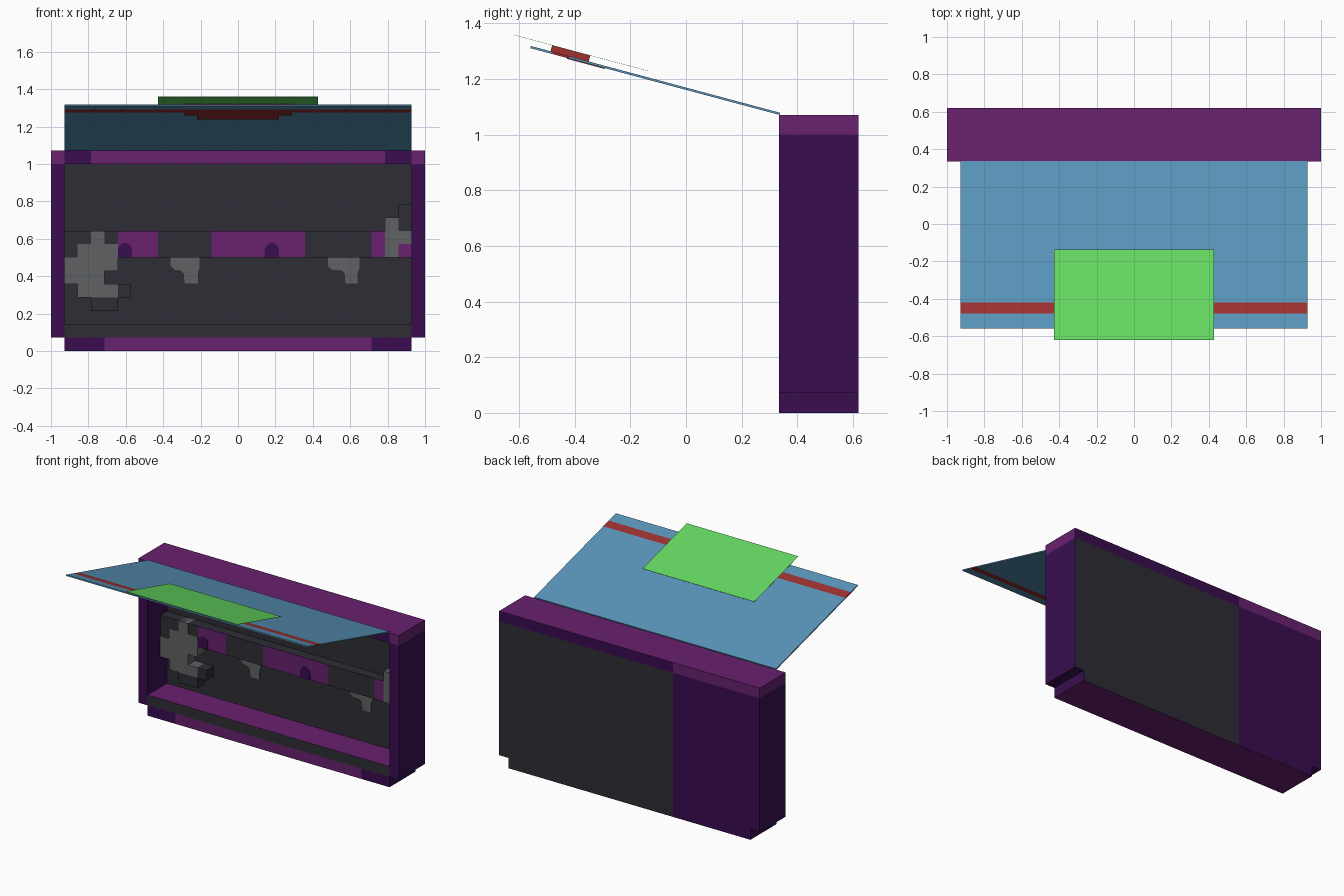
import bpy, bmesh, math
from mathutils import Matrix

cube = bpy.data.objects.get("Cube")
if cube:
    bpy.data.objects.remove(cube)


def material(name, rgb):
    m = bpy.data.materials.new(name)
    m.use_nodes = True
    colour = (*rgb, 1)
    m.diffuse_color = colour
    bsdf = next(n for n in m.node_tree.nodes if n.type == "BSDF_PRINCIPLED")
    bsdf.inputs["Base Color"].default_value = colour
    bsdf.inputs["Roughness"].default_value = 0.9
    return m


MAGENTA = material("magenta", (0.138, 0.015, 0.162))
PURPLE = material("dark purple", (0.041, 0.004, 0.08))
CHARCOAL = material("charcoal", (0.026, 0.026, 0.036))
GREY = material("mid grey", (0.115, 0.119, 0.122))
BLUE = material("awning blue", (0.102, 0.301, 0.497))
RED = material("stripe red", (0.342, 0.03, 0.03))
GREEN = material("sign green", (0.133, 0.694, 0.122))

U = 1 / 14                      # one block
FRONT, BACK = 0.335, 0.62       # cabinet depth
INNER = BACK - U                # inside of the back panel
SHELF = FRONT + 2 * U           # front of the shelf
SEAM = -0.333                   # colour seam on the back
IN = 13 * U                     # inner half width
TOP = 15 * U


def finish(name, bm, mats, matrix=None):
    bmesh.ops.recalc_face_normals(bm, faces=bm.faces)
    mesh = bpy.data.meshes.new(name)
    bm.to_mesh(mesh)
    bm.free()
    for m in mats:
        mesh.materials.append(m)
    ob = bpy.data.objects.new(name, mesh)
    bpy.context.collection.objects.link(ob)
    if matrix:
        ob.matrix_world = matrix
    return ob


def box(name, x, y, z, mat, matrix=None, **sides):
    """Box from ranges; sides may give front, back, top, bottom, left, right colours."""
    bm = bmesh.new()
    bmesh.ops.create_cube(bm, size=1)
    for v in bm.verts:
        v.co = [r[0] if c < 0 else r[1] for c, r in zip(v.co, (x, y, z))]
    bm.normal_update()
    axes = {"front": (0, -1, 0), "back": (0, 1, 0), "top": (0, 0, 1),
            "bottom": (0, 0, -1), "left": (1, 0, 0), "right": (-1, 0, 0)}
    mats = [mat]
    for side, colour in sides.items():
        mats.append(colour)
        for f in bm.faces:
            if sum(a * b for a, b in zip(f.normal, axes[side])) > 0.9:
                f.material_index = len(mats) - 1
    return finish(name, bm, mats, matrix)


def plate(name, points, y, mat, thick=0.004):
    """Thin upright plate with an x, z outline, in front of y."""
    bm = bmesh.new()
    face = bm.faces.new([bm.verts.new((px, y, pz)) for px, pz in points])
    new = bmesh.ops.extrude_face_region(bm, geom=[face])["geom"]
    bmesh.ops.translate(bm, vec=(0, -thick, 0),
                        verts=[v for v in new if isinstance(v, bmesh.types.BMVert)])
    return finish(name, bm, [mat])


def back_colour(x):
    return CHARCOAL if x > SEAM else PURPLE


# Side walls
for side, s in (("left", 1), ("right", -1)):
    box(side + "_wall", sorted((s * IN, s)), (FRONT, BACK), (U, 14 * U), PURPLE,
        back=back_colour(s))

# Back panel in two colour sections
for name, x in (("back_panel_wide", (SEAM, IN)), ("back_panel_narrow", (-IN, SEAM))):
    box(name, x, (INNER, BACK), (2 * U, 14 * U), CHARCOAL, back=back_colour(x[1]))

# Top slab, sections along the front edge
cuts = [-1, -IN, -11 * U, SEAM, 11 * U, IN, 1]
for i, x in enumerate(zip(cuts, cuts[1:])):
    box(f"top_slab_{i}", x, (FRONT, BACK), (14 * U, TOP), MAGENTA,
        front=PURPLE if i in (1, 4) else MAGENTA,
        back=PURPLE if x[1] > SEAM else MAGENTA)

# Base plinth and floor step above it
cuts = [-IN, -10 * U, SEAM, 10 * U, IN]
for i, x in enumerate(zip(cuts, cuts[1:])):
    end = PURPLE if i in (0, 3) else MAGENTA
    box(f"base_{i}", x, (FRONT, BACK), (0, U), MAGENTA, front=end,
        left=PURPLE, right=PURPLE, back=back_colour(x[1]))
for i, x in enumerate(((-IN, SEAM), (SEAM, IN))):
    box(f"floor_{i}", x, (FRONT, BACK), (U, 2 * U), MAGENTA, front=CHARCOAL,
        back=back_colour(x[1]))

# Shelf with alternating front panels
cuts = [-13, -9, -6, -2, 5, 10, 13]
for i, (a, b) in enumerate(zip(cuts, cuts[1:])):
    box(f"shelf_{i}", (a * U, b * U), (SHELF, INNER), (7 * U, 9 * U), CHARCOAL,
        front=MAGENTA if i in (1, 3, 5) else CHARCOAL)

# Dark arches painted on the shelf front
for i, x in enumerate((-9 * U, 2 * U)):
    half = U / 2 + 0.003
    arc = [(x + half + half * math.cos(t * math.pi / 6),
            7 * U + 0.04 + half * math.sin(t * math.pi / 6)) for t in range(7)]
    plate(f"shelf_arch_{i}", [(x + 2 * half, 7 * U)] + arc + [(x, 7 * U)], SHELF, PURPLE)

# Drips painted on the back panel under the shelf
for i, (x0, x1, n0, n1) in enumerate(((-0.36, -0.205, -0.29, -0.215),
                                      (0.48, 0.65, 0.57, 0.64))):
    plate(f"drip_{i}", [(x0, 7 * U), (x0, 0.455), (x0 + 0.02, 0.435), (n0 - 0.015, 0.43),
                        (n0, 0.415), (n0 + 0.005, 0.36), (n1, 0.36), (n1, 0.42),
                        (x1, 0.445), (x1, 7 * U)], INNER, GREY)

# Blocky clumps: column range, bottom row, row count, colour
clumps = [(-11, -10, 8, 1, GREY), (-12, -9, 7, 1, GREY), (-13, -10, 6, 1, GREY),
          (-10, -9, 6, 1, GREY), (-13, -10, 5, 1, GREY), (-12, -9, 4, 1, GREY),
          (-9, -8, 4, 1, CHARCOAL), (-11, -9, 3, 1, CHARCOAL),
          (11, 12, 7, 3, GREY), (12, 13, 8, 1, GREY), (12, 13, 9, 2, CHARCOAL)]
for i, (a, b, row, n, mat) in enumerate(clumps):
    box(f"clump_block_{i}", (a * U, b * U), (SHELF - 0.006, INNER),
        (row * U, (row + n) * U), mat)

# Tilted awning with its stripe, emblem and sign
tilt = Matrix.Translation((0, 0.337, 1.075)) @ Matrix.Rotation(math.radians(-15), 4, "X")
T = 0.004
for name, y, mat in (("awning_main", (-0.784, 0), BLUE),
                     ("awning_stripe", (-0.846, -0.784), RED),
                     ("awning_edge", (-0.927, -0.846), BLUE)):
    box(name, (-IN, IN), y, (-T, T), mat, tilt)
box("emblem_wide", (-0.29, 0.29), (-0.79, -0.735), (-0.007, -T), RED, tilt)
box("emblem_narrow", (-0.22, 0.22), (-0.735, -0.65), (-0.007, -T), RED, tilt)
box("sign_mount", (-0.3, 0.3), (-0.854, -0.712), (T, 0.026), RED, tilt)
box("sign", (-6 * U, 6 * U), (-0.998, -0.496), (0.026, 0.027), GREEN, tilt)
